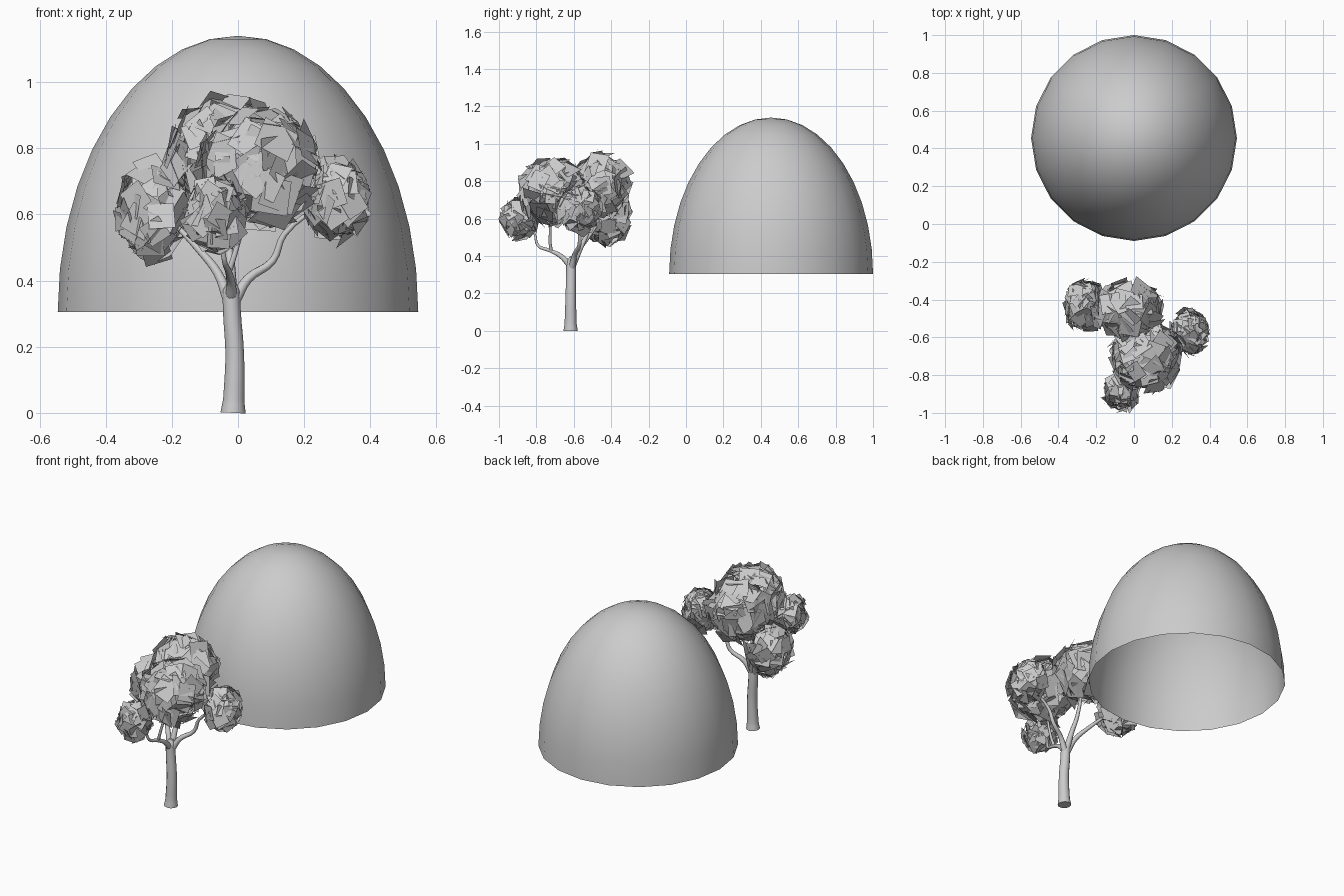
import bpy, bmesh, math, random
from mathutils import Vector, Matrix

if "Cube" in bpy.data.objects:
    bpy.data.objects.remove(bpy.data.objects["Cube"])

random.seed(7)


def finish(name, bm, smooth=True):
    me = bpy.data.meshes.new(name)
    bm.to_mesh(me)
    bm.free()
    ob = bpy.data.objects.new(name, me)
    bpy.context.collection.objects.link(ob)
    for p in me.polygons:
        p.use_smooth = smooth
    return ob


def limb(name, pts, res=3):
    """Tapered round limb through (x, y, z, radius) points."""
    cu = bpy.data.curves.new(name, 'CURVE')
    cu.dimensions = '3D'
    cu.bevel_depth = 1
    cu.bevel_resolution = res
    cu.use_fill_caps = True
    cu.resolution_u = 4
    sp = cu.splines.new('BEZIER')
    sp.bezier_points.add(len(pts) - 1)
    for b, p in zip(sp.bezier_points, pts):
        b.co = p[:3]
        b.radius = p[3]
        b.handle_left_type = b.handle_right_type = 'AUTO'
    ob = bpy.data.objects.new(name, cu)
    bpy.context.collection.objects.link(ob)
    bpy.ops.object.select_all(action='DESELECT')
    ob.select_set(True)
    bpy.context.view_layer.objects.active = ob
    bpy.ops.object.convert(target='MESH')
    bpy.ops.object.shade_smooth_by_angle(angle=math.radians(50))


def leaf_clump(name, centre, radii, count, size):
    """Square leaf cards scattered tangent to an ellipsoid."""
    bm = bmesh.new()
    for i in range(count):
        z = 1 - 2 * (i + 0.5) / count
        a = i * 2.39996 + random.uniform(-0.3, 0.3)
        r = math.sqrt(1 - z * z)
        d = Vector((r * math.cos(a), r * math.sin(a), z))
        k = random.uniform(0.78, 0.97)
        pos = Vector(centre) + Vector([d[j] * radii[j] * k for j in range(3)])
        n = Vector([d[j] / radii[j] for j in range(3)]).normalized()
        n = (n + Vector([random.uniform(-0.4, 0.4) for _ in range(3)])).normalized()
        s = size * random.uniform(0.85, 1.15) / 2
        m = (Matrix.Translation(pos) @ n.to_track_quat('Z', 'Y').to_matrix().to_4x4()
             @ Matrix.Rotation(random.uniform(0, math.tau), 4, 'Z'))
        bm.faces.new([bm.verts.new(m @ Vector((x * s, y * s, 0)))
                      for x, y in ((-1, -1), (1, -1), (1, 1), (-1, 1))])
    finish(name, bm, False)


# Open half-ellipsoid dome behind the tree
bm = bmesh.new()
bmesh.ops.create_uvsphere(bm, u_segments=20, v_segments=20, radius=1)
bmesh.ops.delete(bm, geom=[v for v in bm.verts if v.co.z < -0.01], context='VERTS')
bmesh.ops.transform(bm, verts=bm.verts,
                    matrix=Matrix.Translation((0, 0.455, 0.305)) @ Matrix.Diagonal((0.545, 0.545, 0.835, 1)))
finish("dome", bm)

# Trunk with flared foot
limb("trunk", [(-0.015, -0.617, 0, 0.038), (-0.013, -0.617, 0.04, 0.032),
               (-0.010, -0.616, 0.18, 0.028), (-0.018, -0.614, 0.30, 0.027),
               (-0.020, -0.613, 0.37, 0.026), (-0.018, -0.610, 0.395, 0.012)], 4)

# Branches fanning out into the clumps
limb("branch_left", [(-0.028, -0.61, 0.34, 0.018), (-0.06, -0.58, 0.42, 0.014),
                     (-0.115, -0.53, 0.49, 0.011), (-0.22, -0.45, 0.60, 0.006)])
limb("branch_right", [(-0.010, -0.61, 0.34, 0.018), (0.03, -0.595, 0.405, 0.014),
                      (0.105, -0.57, 0.46, 0.011), (0.14, -0.57, 0.54, 0.009), (0.27, -0.58, 0.64, 0.005)])
limb("branch_front", [(-0.02, -0.62, 0.35, 0.018), (-0.022, -0.67, 0.40, 0.013),
                      (-0.03, -0.73, 0.43, 0.010), (-0.04, -0.79, 0.455, 0.008), (-0.05, -0.81, 0.52, 0.006),
                      (-0.06, -0.86, 0.59, 0.004)])
limb("branch_front_fork", [(-0.028, -0.72, 0.425, 0.009), (-0.01, -0.727, 0.48, 0.008),
                           (0.05, -0.71, 0.70, 0.005)])
limb("branch_back", [(-0.02, -0.605, 0.35, 0.018), (-0.022, -0.565, 0.44, 0.014),
                     (-0.03, -0.525, 0.53, 0.011), (-0.03, -0.47, 0.76, 0.006)])

# Foliage clumps: centre, radii, card count, card size
clumps = {
    "leaves_middle": ((0.06, -0.71, 0.745), (0.19, 0.185, 0.18), 120, 0.10),
    "leaves_back": ((-0.035, -0.455, 0.775), (0.185, 0.155, 0.17), 110, 0.10),
    "leaves_left": ((-0.26, -0.43, 0.61), (0.11, 0.14, 0.145), 80, 0.08),
    "leaves_right": ((0.295, -0.57, 0.65), (0.10, 0.12, 0.125), 80, 0.075),
    "leaves_front": ((-0.065, -0.885, 0.60), (0.09, 0.10, 0.115), 70, 0.07),
}
for name, args in clumps.items():
    leaf_clump(name, *args)
